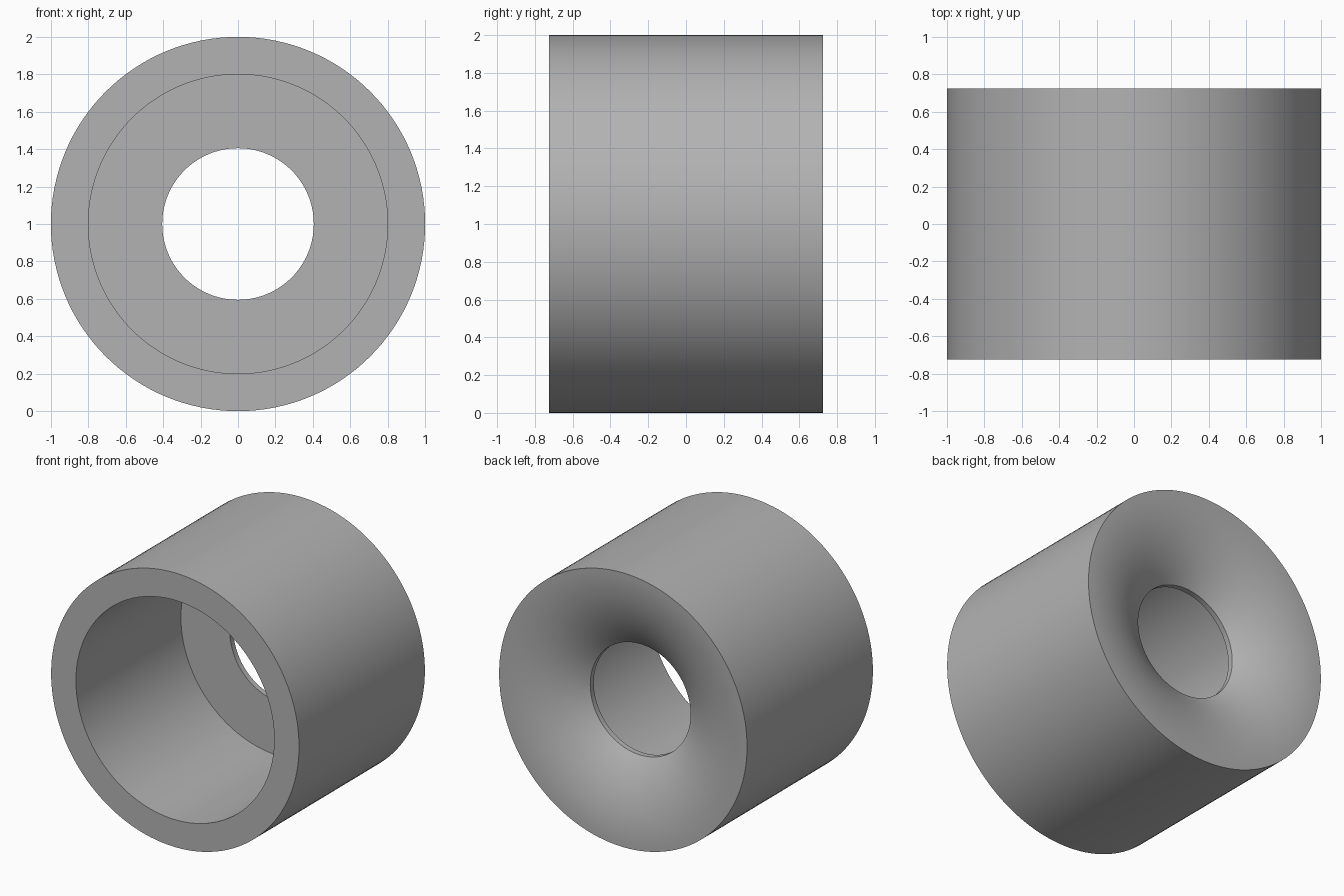
import bpy
import bmesh
import math
from mathutils import Matrix

cube = bpy.data.objects.get("Cube")
if cube:
    bpy.data.objects.remove(cube, do_unlink=True)

SEGMENTS = 128
HALF = 0.725        # half the length of the sleeve
OUTER, BORE, HOLE = 1.0, 0.8, 0.405
FLOOR, THROAT = 0.485, 0.525

# Flared mouth: an arc that is level at the rim and steepens to the throat
STEPS = 16
depth, width = HALF - THROAT, OUTER - HOLE
arc_radius = (width ** 2 + depth ** 2) / (2 * depth)
sweep = math.asin(width / arc_radius)
flare = []
for i in range(STEPS + 1):
    a = sweep * i / STEPS
    flare.append((OUTER - arc_radius * math.sin(a),
                  HALF - arc_radius * (1 - math.cos(a))))

# Closed half section as (radius, y): outer wall, flare, throat, floor, bore
profile = [(OUTER, -HALF)] + flare + [(HOLE, FLOOR), (BORE, FLOOR), (BORE, -HALF)]

# Revolve the section around the y axis
bm = bmesh.new()
verts = [bm.verts.new((r, y, 0)) for r, y in profile]
edges = [bm.edges.new((verts[i - 1], verts[i])) for i in range(len(verts))]
bmesh.ops.spin(bm, geom=verts + edges, cent=(0, 0, 0), axis=(0, 1, 0),
               angle=math.tau, steps=SEGMENTS, use_merge=False)
bmesh.ops.remove_doubles(bm, verts=bm.verts, dist=0.0001)
bmesh.ops.recalc_face_normals(bm, faces=bm.faces)
bmesh.ops.transform(bm, matrix=Matrix.Translation((0, 0, OUTER)), verts=bm.verts)

mesh = bpy.data.meshes.new("flared_sleeve")
bm.to_mesh(mesh)
bm.free()
sleeve = bpy.data.objects.new("flared_sleeve", mesh)
bpy.context.collection.objects.link(sleeve)

# Plain grey material
grey = bpy.data.materials.new("plain grey")
grey.use_nodes = True
colour = (0.45, 0.45, 0.45, 1)
grey.diffuse_color = colour
grey.node_tree.nodes["Principled BSDF"].inputs["Base Color"].default_value = colour
mesh.materials.append(grey)

# Smooth round walls, crisp rims
bpy.ops.object.select_all(action="DESELECT")
sleeve.select_set(True)
bpy.context.view_layer.objects.active = sleeve
bpy.ops.object.shade_smooth_by_angle(angle=math.radians(30))
